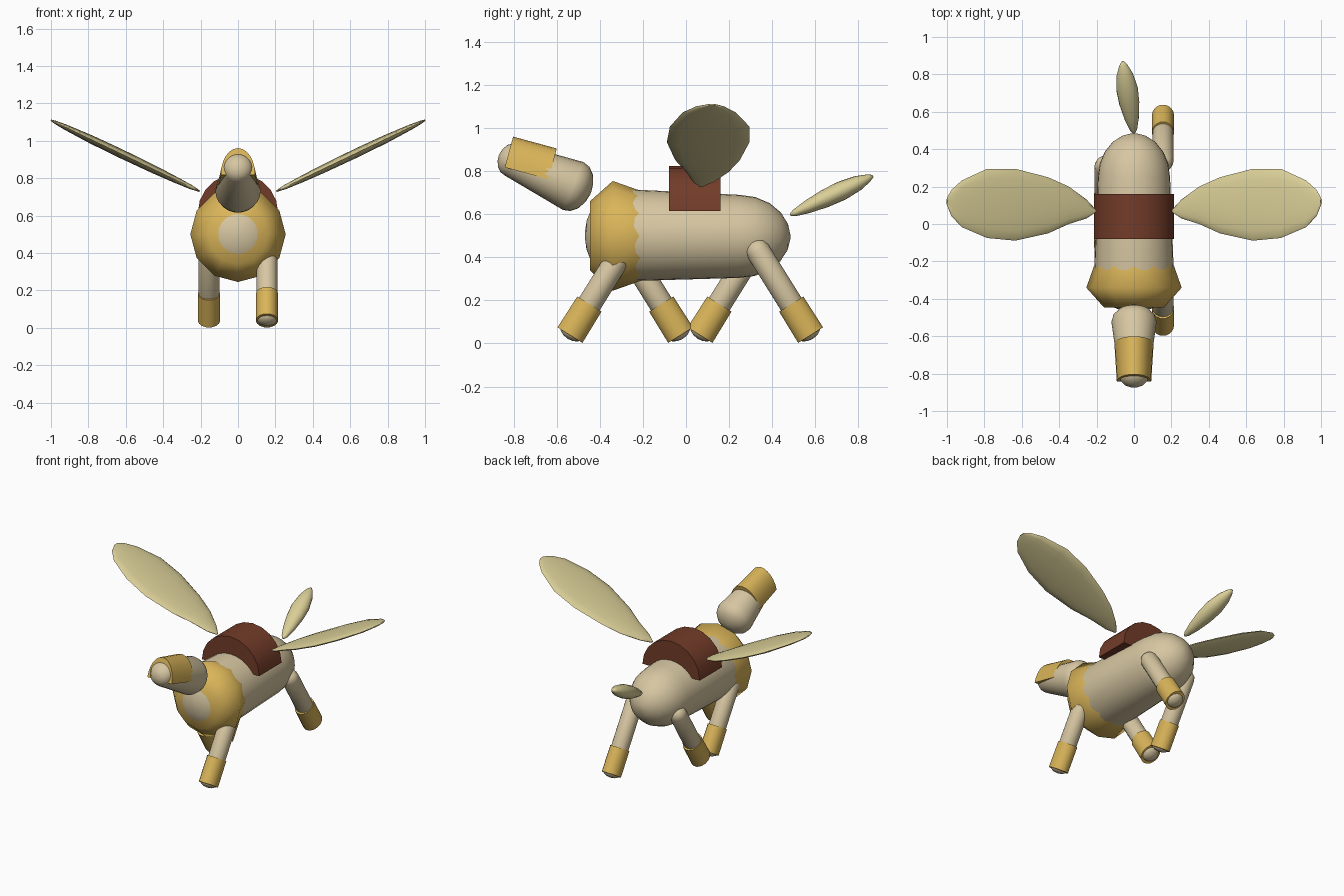
import bpy, bmesh, math
from mathutils import Vector

cube = bpy.data.objects.get("Cube")
if cube:
    bpy.data.objects.remove(cube)


def material(name, rgb):
    m = bpy.data.materials.new(name)
    m.use_nodes = True
    m.diffuse_color = (*rgb, 1)
    m.node_tree.nodes["Principled BSDF"].inputs["Base Color"].default_value = (*rgb, 1)
    return m


CREAM = material("cream", (0.68, 0.57, 0.36))
GOLD = material("gold", (0.70, 0.46, 0.10))
BROWN = material("saddle_brown", (0.17, 0.045, 0.022))
STRAW = material("pale_straw", (0.70, 0.62, 0.31))


def loft(name, start, end, rings, mat, sides=24, side=(1, 0, 0), arc=2 * math.pi, smooth=40):
    """Rings of (distance 0..1, side radius, up radius, side shift) along a line."""
    start, end = Vector(start), Vector(end)
    axis = end - start
    side = Vector(side)
    side = (side - axis * side.dot(axis) / axis.length_squared).normalized()
    up = side.cross(axis).normalized()
    if up.z < 0:
        up = -up
    closed = arc > 6
    count = sides if closed else sides + 1
    bm = bmesh.new()
    loops = []
    for ring in rings:
        t, ra, rb, shift = (*ring, 0)[:4]
        loops.append([bm.verts.new(start + axis * t
                                   + side * (shift + ra * math.cos(arc * i / sides))
                                   + up * rb * math.sin(arc * i / sides)) for i in range(count)])
    for a, b in zip(loops, loops[1:]):
        for i in range(count):
            j = (i + 1) % count
            bm.faces.new((a[i], a[j], b[j], b[i]))
    bm.faces.new(loops[0])
    bm.faces.new(loops[-1])
    bmesh.ops.recalc_face_normals(bm, faces=bm.faces)
    mesh = bpy.data.meshes.new(name)
    bm.to_mesh(mesh)
    bm.free()
    mesh.materials.append(mat)
    ob = bpy.data.objects.new(name, mesh)
    bpy.context.collection.objects.link(ob)
    bpy.ops.object.select_all(action="DESELECT")
    ob.select_set(True)
    bpy.context.view_layer.objects.active = ob
    bpy.ops.object.shade_smooth_by_angle(angle=math.radians(smooth))
    return ob


def capsule(r0, r1, cap0, cap1, steps=4):
    """Round-ended tapering rings; the caps are fractions of the length."""
    rings = []
    for i in range(steps + 1):
        a = math.pi / 2 * max(i / steps, 0.04)
        rings.append((cap0 * (1 - math.cos(a)), r0 * math.sin(a), r0 * math.sin(a)))
    for i in range(steps, -1, -1):
        a = math.pi / 2 * max(i / steps, 0.04)
        rings.append((1 - cap1 * (1 - math.cos(a)), r1 * math.sin(a), r1 * math.sin(a)))
    return rings


# Barrel body and the faceted chest collar
loft("body", (0, -0.47, 0.505), (0, 0.485, 0.495), capsule(0.215, 0.193, 0.17, 0.25, 5), CREAM, 32)
loft("chest_collar", (0, -0.447, 0.5), (0, -0.18, 0.5),
     [(0, 0.16, 0.16), (0.4, 0.255, 0.255), (1, 0.198, 0.198)], GOLD, 12, smooth=60)

# Head with a raised face guard
loft("head", (0, -0.443, 0.697), (0, -0.868, 0.878), capsule(0.121, 0.08, 0.19, 0.14), CREAM, 24)
loft("face_guard", (0, -0.842, 0.818), (0, -0.639, 0.763),
     [(0, 0.092, 0.148), (1, 0.105, 0.148)], GOLD, 12, arc=math.pi)

# Saddle arched over the back
loft("saddle", (0, -0.08, 0.615), (0, 0.16, 0.615),
     [(0, 0.215, 0.21), (1, 0.215, 0.21)], BROWN, 10, arc=math.pi)

# Walking legs, each a round-ended shaft with a wide hoof cuff
for side_name, x, swing in (("left", 0.155, 1), ("right", -0.155, -1)):
    for end_name, hip_y, way in (("front", -0.282, -1), ("hind", 0.322, 1)):
        hip = Vector((x, hip_y, 0.45))
        step = Vector((0, way * swing * 0.53, -0.848))
        loft(f"{end_name}_leg_{side_name}", hip - step * 0.03, hip + step * 0.505,
             capsule(0.056, 0.056, 0.1, 0.06, 3), CREAM, 16)
        loft(f"{end_name}_hoof_{side_name}", hip + step * 0.315, hip + step * 0.485,
             [(0, 0.06, 0.068), (1, 0.06, 0.07)], GOLD, 14)

# Broad thin wings, paddle shaped along their length
WING = [(0, 0.008, 0.004, -0.03), (0.06, 0.05, 0.012, -0.02), (0.18, 0.1, 0.018),
        (0.32, 0.15, 0.022), (0.54, 0.192, 0.024, 0.003), (0.73, 0.185, 0.022, 0.01),
        (0.9, 0.125, 0.015, 0.008), (0.97, 0.07, 0.009, 0.012), (1, 0.02, 0.004, 0.02)]
for name, s in (("left", 1), ("right", -1)):
    loft(f"wing_{name}", (s * 0.205, 0.1, 0.73), (s, 0.1, 1.11), WING, STRAW, 16,
         side=(0, 1, 0), smooth=70)

# Leaf-shaped tail
loft("tail", (0, 0.485, 0.597), (-0.06, 0.868, 0.778),
     [(0, 0.006, 0.006), (0.05, 0.02, 0.016), (0.2, 0.038, 0.03), (0.42, 0.054, 0.042),
      (0.62, 0.058, 0.045), (0.82, 0.044, 0.035), (0.95, 0.022, 0.018), (1, 0.006, 0.006)],
     STRAW, 16, smooth=60)
